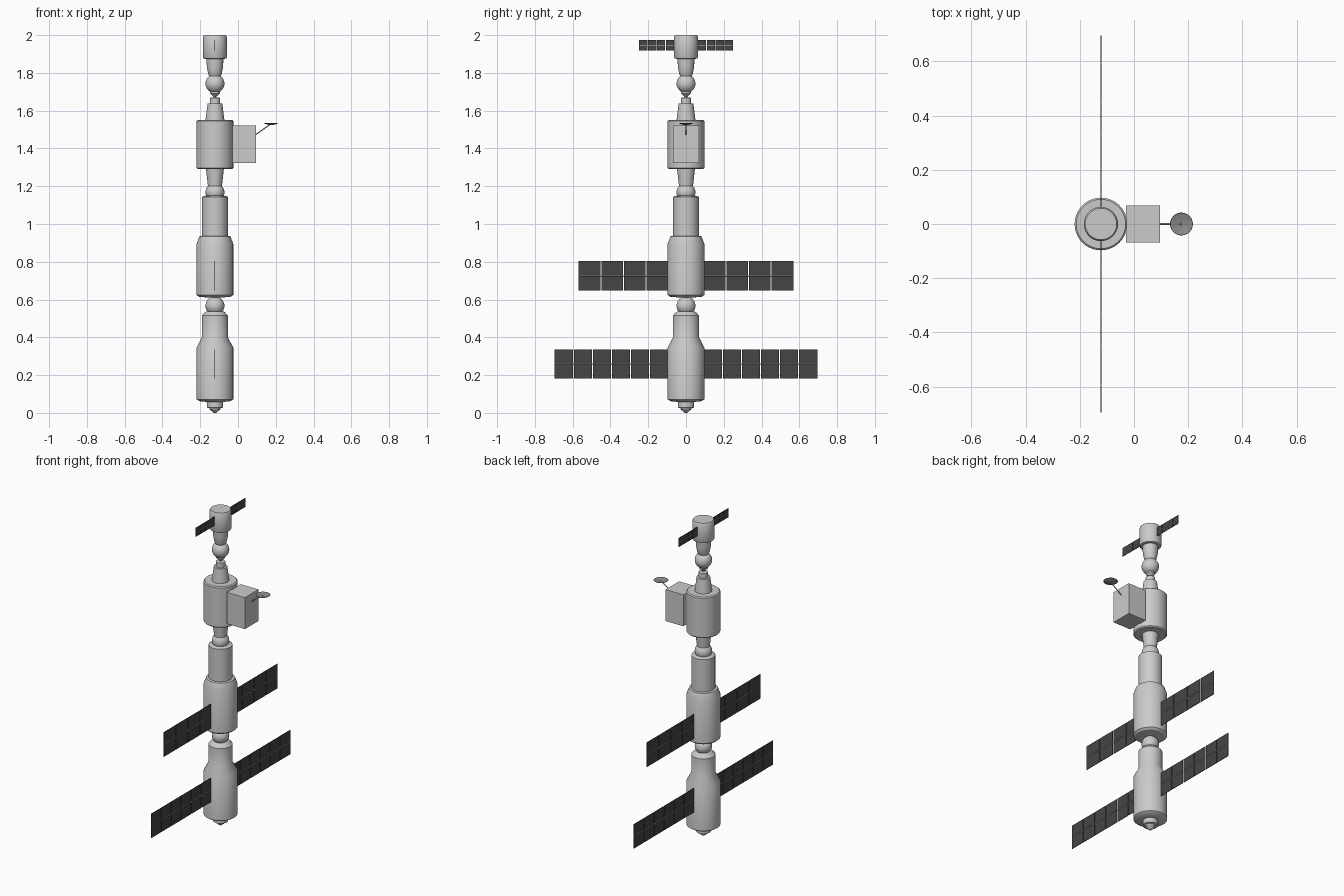
import bpy, bmesh, math
from mathutils import Vector, Matrix

if "Cube" in bpy.data.objects:
    bpy.data.objects.remove(bpy.data.objects["Cube"])

AX = -0.122   # x of the station's long axis
SIDES = 40


def material(name, v):
    m = bpy.data.materials.new(name)
    m.diffuse_color = (v, v, v, 1)
    m.use_nodes = True
    m.node_tree.nodes["Principled BSDF"].inputs["Base Color"].default_value = m.diffuse_color
    return m


dark = material("solar_cell_dark", 0.06)
dish_grey = material("dish_grey", 0.25)


def finish(name, bm, mat=None, smooth=True):
    bmesh.ops.recalc_face_normals(bm, faces=bm.faces)
    me = bpy.data.meshes.new(name)
    bm.to_mesh(me)
    bm.free()
    ob = bpy.data.objects.new(name, me)
    bpy.context.collection.objects.link(ob)
    if mat:
        me.materials.append(mat)
    if smooth:
        bpy.ops.object.select_all(action='DESELECT')
        ob.select_set(True)
        bpy.context.view_layer.objects.active = ob
        bpy.ops.object.shade_smooth_by_angle(angle=math.radians(30))
    return ob


def lathe(name, profile, x=AX, mat=None):
    """Closed solid of revolution from (radius, z) points."""
    bm = bmesh.new()
    rings = [[bm.verts.new((x + r * math.cos(2 * math.pi * i / SIDES),
                            r * math.sin(2 * math.pi * i / SIDES), z))
              for i in range(SIDES)] for r, z in profile]
    for a, b in zip(rings, rings[1:]):
        for i in range(SIDES):
            j = (i + 1) % SIDES
            bm.faces.new((a[i], a[j], b[j], b[i]))
    bm.faces.new(rings[0][::-1])
    bm.faces.new(rings[-1])
    return finish(name, bm, mat)


def ball(name, z, r):
    bm = bmesh.new()
    bmesh.ops.create_uvsphere(bm, u_segments=SIDES, v_segments=20, radius=r,
                              matrix=Matrix.Translation((AX, 0, z)))
    finish(name, bm)


def add_box(bm, lo, hi):
    lo, hi = Vector(lo), Vector(hi)
    bmesh.ops.create_cube(bm, size=1, matrix=Matrix.Translation((lo + hi) / 2)
                          @ Matrix.Diagonal((*(hi - lo), 1)))


def rod(name, a, b, r, mat=None):
    a, b = Vector(a), Vector(b)
    m = Matrix.Translation((a + b) / 2) @ (b - a).to_track_quat('Z', 'Y').to_matrix().to_4x4()
    bm = bmesh.new()
    bmesh.ops.create_cone(bm, cap_ends=True, segments=10, radius1=r, radius2=r,
                          depth=(b - a).length, matrix=m)
    finish(name, bm, mat)


def solar_wings(name, inner, outer, z0, z1, count, gap):
    """Both wings: two rows of thin cells along a central spar."""
    bm = bmesh.new()
    pitch, mid, g, t = (outer - inner) / count, (z0 + z1) / 2, gap / 2, 0.0015
    for s in (-1, 1):
        for i in range(count):
            ya, yb = inner + i * pitch + g, inner + (i + 1) * pitch
            yb -= g if i < count - 1 else 0
            y0, y1 = sorted((s * ya, s * yb))
            add_box(bm, (AX - t, y0, z0), (AX + t, y1, mid - g))
            add_box(bm, (AX - t, y0, mid + g), (AX + t, y1, z1))
    finish(name + "_cells", bm, dark, smooth=False)
    rod(name + "_spar", (AX, -outer, mid), (AX, outer, mid), 0.0022)


# Lower module with docking tip
lathe("lower_module", [(0.006, 0.0), (0.028, 0.018), (0.03, 0.025), (0.043, 0.028),
                       (0.043, 0.058), (0.082, 0.062), (0.097, 0.072), (0.097, 0.345),
                       (0.069, 0.40), (0.069, 0.515), (0.05, 0.535), (0.03, 0.54)])
ball("lower_joint", 0.567, 0.05)

# Middle stepped module
lathe("middle_module", [(0.03, 0.61), (0.085, 0.615), (0.097, 0.625), (0.097, 0.895),
                        (0.082, 0.935), (0.068, 0.937), (0.068, 1.143), (0.06, 1.148),
                        (0.048, 1.15)])
ball("middle_joint", 1.168, 0.05)

# Upper wide module with tapered necks
lathe("upper_module", [(0.036, 1.19), (0.038, 1.208), (0.047, 1.29), (0.091, 1.29),
                       (0.097, 1.296), (0.097, 1.544), (0.091, 1.55), (0.05, 1.55),
                       (0.039, 1.637), (0.027, 1.638), (0.027, 1.668), (0.01, 1.671)])

# Ferry craft: docking probe, orbital ball, cabin, service section
lathe("docking_probe", [(0.006, 1.665), (0.008, 1.675), (0.026, 1.692), (0.027, 1.71)])
ball("orbital_ball", 1.743, 0.05)
lathe("crew_cabin", [(0.03, 1.782), (0.036, 1.795), (0.043, 1.832), (0.045, 1.878)])
lathe("service_section", [(0.045, 1.873), (0.060, 1.876), (0.063, 1.882),
                          (0.063, 1.99), (0.058, 2.0)])

# Solar wings
solar_wings("lower_wings", 0.094, 0.695, 0.182, 0.335, 6, 0.005)
solar_wings("middle_wings", 0.094, 0.568, 0.648, 0.803, 4, 0.005)
solar_wings("ferry_wings", 0.062, 0.248, 1.918, 1.974, 4, 0.003)

# Side equipment box
bm = bmesh.new()
add_box(bm, (-0.029, -0.068, 1.323), (0.096, 0.068, 1.522))
finish("equipment_box", bm, smooth=False)

# Antenna dish and its arm
rod("antenna_arm", (0.092, 0, 1.472), (0.174, 0, 1.53), 0.003)
lathe("antenna_dish", [(0.008, 1.523), (0.025, 1.528), (0.042, 1.535), (0.041, 1.536),
                       (0.024, 1.531), (0.007, 1.528)], x=0.175, mat=dish_grey)
